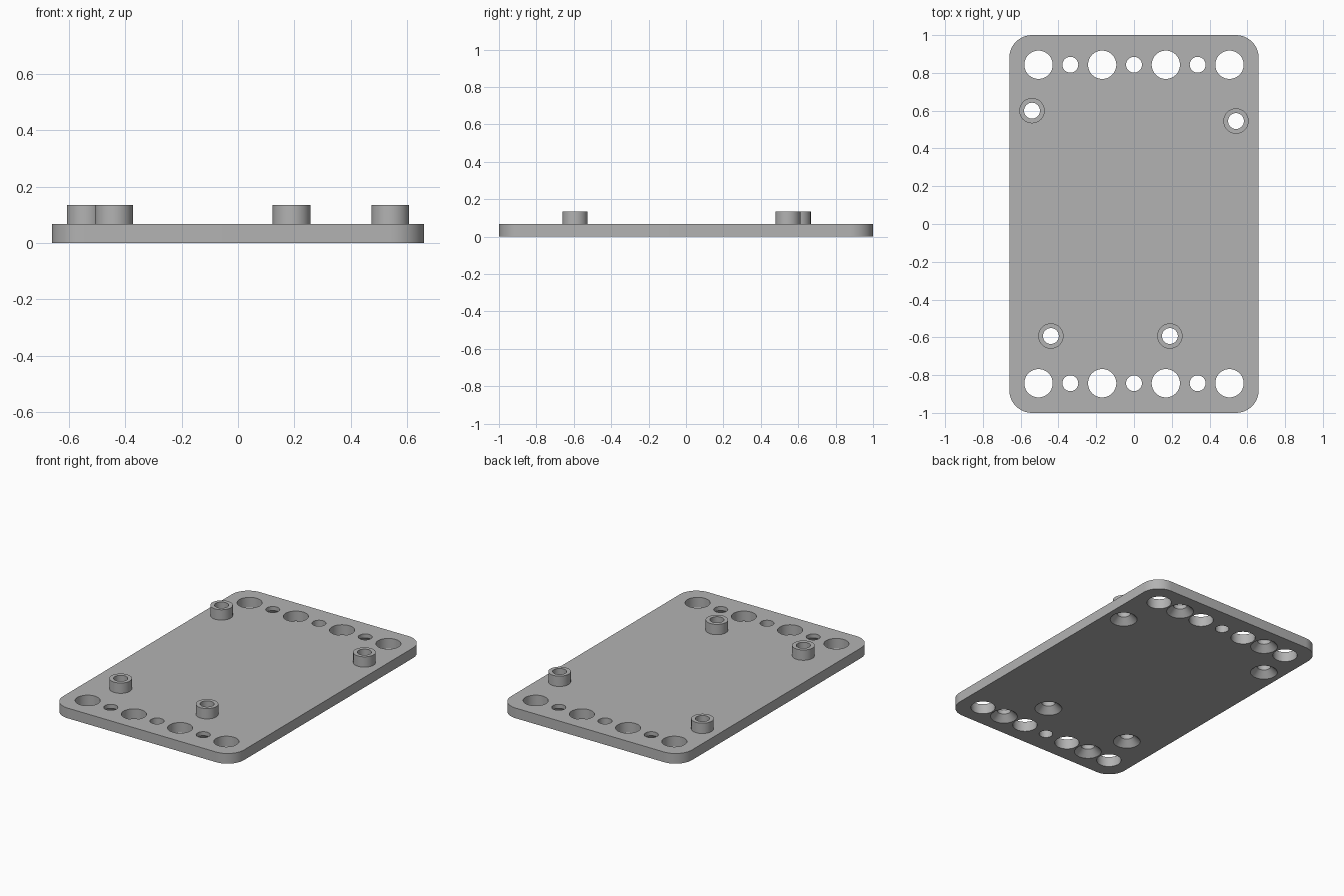
import bpy, bmesh, math

if "Cube" in bpy.data.objects:
    bpy.data.objects.remove(bpy.data.objects["Cube"], do_unlink=True)

WIDTH, LENGTH, THICK, CORNER = 1.32, 2.0, 0.067, 0.12
TOP = 0.135            # top of the standoffs
BIG, SMALL, SINK = 0.075, 0.042, 0.083
SEGMENTS = 48

grey = bpy.data.materials.new("plain_grey")
grey.use_nodes = True
COLOUR = (0.45, 0.45, 0.45, 1)
grey.diffuse_color = COLOUR
grey.node_tree.nodes["Principled BSDF"].inputs["Base Color"].default_value = COLOUR


def ring(bm, x, y, radius, z):
    """Circle of vertices around a vertical axis."""
    return [bm.verts.new((x + radius * math.cos(a), y + radius * math.sin(a), z))
            for a in (2 * math.pi * i / SEGMENTS for i in range(SEGMENTS))]


def lathe(bm, x, y, profile, caps):
    """Revolve a list of (radius, height) points, with optional end caps."""
    rings = [ring(bm, x, y, r, z) for r, z in profile]
    for low, high in zip(rings, rings[1:]):
        for i in range(SEGMENTS):
            j = (i + 1) % SEGMENTS
            bm.faces.new((low[i], low[j], high[j], high[i]))
    if caps:
        bm.faces.new(rings[0][::-1])
        bm.faces.new(rings[-1])


def make_object(name, bm):
    mesh = bpy.data.meshes.new(name)
    bm.to_mesh(mesh)
    bm.free()
    mesh.materials.append(grey)
    obj = bpy.data.objects.new(name, mesh)
    bpy.context.collection.objects.link(obj)
    return obj


def finish(obj):
    bpy.ops.object.select_all(action='DESELECT')
    obj.select_set(True)
    bpy.context.view_layer.objects.active = obj
    for mod in list(obj.modifiers):
        bpy.ops.object.modifier_apply(modifier=mod.name)
    bpy.ops.object.shade_smooth_by_angle(angle=math.radians(30))


# Rounded base plate
bm = bmesh.new()
outline = []
for k, (sx, sy) in enumerate(((1, 1), (-1, 1), (-1, -1), (1, -1))):
    for i in range(13):
        a = math.pi / 2 * (k + i / 12)
        outline.append(bm.verts.new((sx * (WIDTH / 2 - CORNER) + CORNER * math.cos(a),
                                     sy * (LENGTH / 2 - CORNER) + CORNER * math.sin(a), 0)))
base = bm.faces.new(outline)
side = bmesh.ops.extrude_face_region(bm, geom=[base])["geom"]
bmesh.ops.translate(bm, vec=(0, 0, THICK),
                    verts=[v for v in side if isinstance(v, bmesh.types.BMVert)])
bmesh.ops.recalc_face_normals(bm, faces=bm.faces)
plate = make_object("base_plate", bm)

# Hole profiles, overshooting the plate on both sides
over = 0.02
big_hole = [(BIG, -over), (BIG, THICK + over)]
small_hole = [(SMALL, -over), (SMALL, THICK + over)]
sunk_hole = [(SINK, -over), (SINK, 0), (SMALL, SINK - SMALL), (SMALL, THICK + over)]

standoffs = {"back_right": (-0.54, 0.60), "back_left": (0.54, 0.545),
             "front_right": (-0.44, -0.593), "front_left": (0.19, -0.593)}

# Rows of seven holes along both short ends, plus the standoff screw holes
bm = bmesh.new()
for y in (-0.843, 0.843):
    for i in range(-3, 4):
        profile = big_hole if i % 2 else (sunk_hole if i else small_hole)
        lathe(bm, i * 0.1685, y, profile, True)
for x, y in standoffs.values():
    lathe(bm, x, y, sunk_hole, True)
cutter = make_object("hole_cutter", bm)
cutter.hide_render = True

cut = plate.modifiers.new("holes", 'BOOLEAN')
cut.operation = 'DIFFERENCE'
cut.solver = 'EXACT'
cut.object = cutter
finish(plate)
bpy.data.objects.remove(cutter, do_unlink=True)

# Hollow standoffs resting on the plate
for name, (x, y) in standoffs.items():
    bm = bmesh.new()
    lathe(bm, x, y, [(0.067, THICK), (0.067, TOP), (SMALL, TOP), (SMALL, THICK)], False)
    finish(make_object(name + "_standoff", bm))
